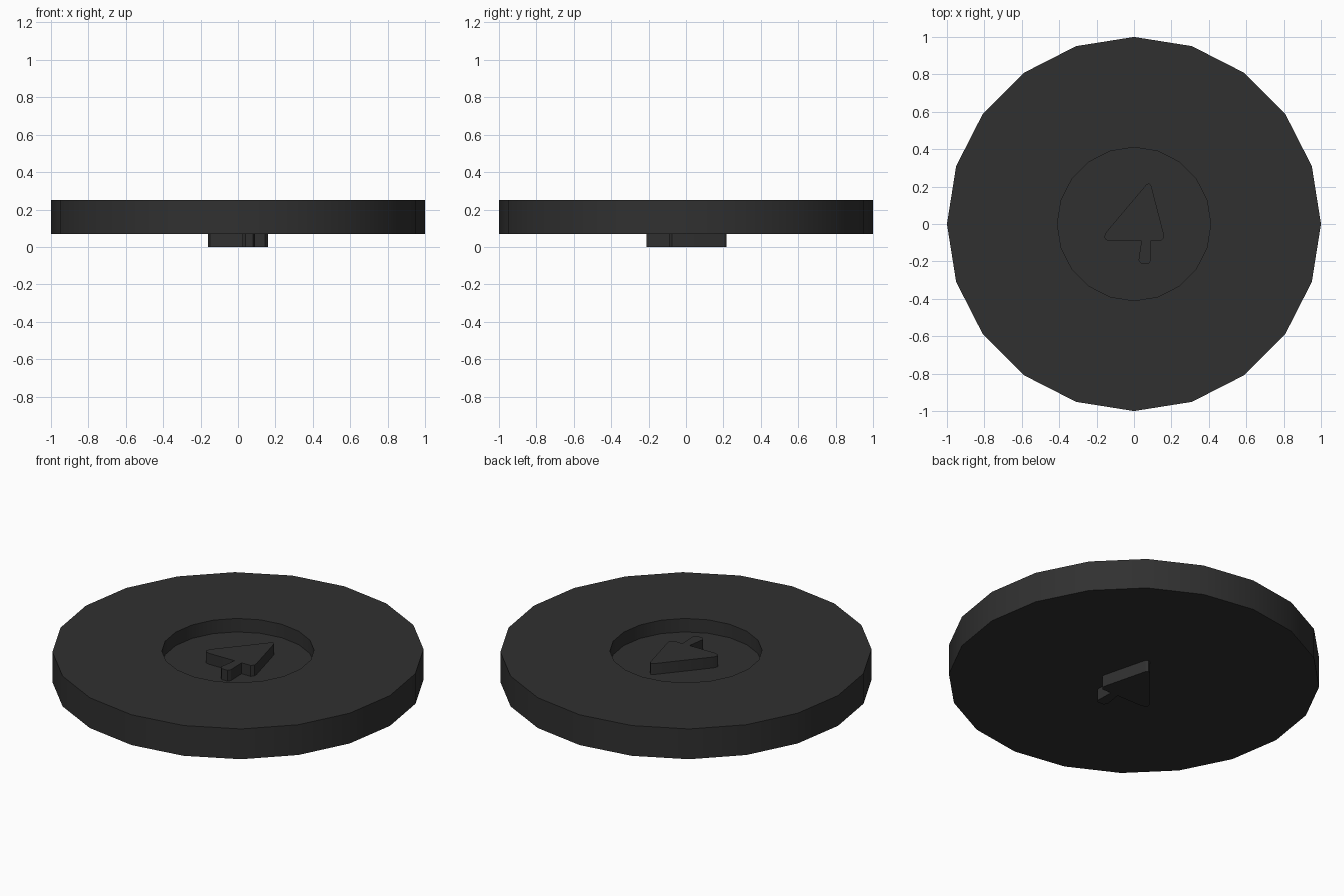
import bpy, bmesh, math

if "Cube" in bpy.data.objects:
    bpy.data.objects.remove(bpy.data.objects["Cube"])

dark = bpy.data.materials.new("dark_plastic")
dark.diffuse_color = (0.03, 0.03, 0.03, 1)
dark.use_nodes = True
dark.node_tree.nodes["Principled BSDF"].inputs["Base Color"].default_value = dark.diffuse_color


def finish(bm, name):
    bmesh.ops.recalc_face_normals(bm, faces=bm.faces)
    mesh = bpy.data.meshes.new(name)
    bm.to_mesh(mesh)
    bm.free()
    mesh.materials.append(dark)
    ob = bpy.data.objects.new(name, mesh)
    bpy.context.collection.objects.link(ob)
    bpy.ops.object.select_all(action='DESELECT')
    ob.select_set(True)
    bpy.context.view_layer.objects.active = ob
    bpy.ops.object.shade_smooth_by_angle(angle=math.radians(30))
    return ob


# Round disc with a shallow central recess, 20 sides
SIDES = 20
bm = bmesh.new()
rings = []
for r, z in [(1.0, 0.07), (1.0, 0.25), (0.41, 0.25), (0.41, 0.17)]:
    rings.append([bm.verts.new((r * math.cos(math.tau * i / SIDES),
                                r * math.sin(math.tau * i / SIDES), z))
                  for i in range(SIDES)])
for a, b in zip(rings, rings[1:]):
    for i in range(SIDES):
        j = (i + 1) % SIDES
        bm.faces.new((a[i], a[j], b[j], b[i]))
bm.faces.new(rings[0])
bm.faces.new(rings[-1])
finish(bm, "disc")

# Spade-shaped peg passing through the disc
outline = [(0.065, 0.21), (0.08, 0.217), (0.092, 0.205), (0.158, -0.05),
           (0.16, -0.075), (0.145, -0.09), (0.087, -0.09), (0.09, -0.195),
           (0.08, -0.212), (0.04, -0.212), (0.024, -0.195), (0.04, -0.09),
           (-0.125, -0.092), (-0.15, -0.085), (-0.16, -0.07), (-0.15, -0.045)]
bm = bmesh.new()
base = bm.faces.new([bm.verts.new((x, y, 0)) for x, y in outline])
out = bmesh.ops.extrude_face_region(bm, geom=[base], use_keep_orig=True)
for v in out["geom"]:
    if isinstance(v, bmesh.types.BMVert):
        v.co.z = 0.235
finish(bm, "spade_peg")
